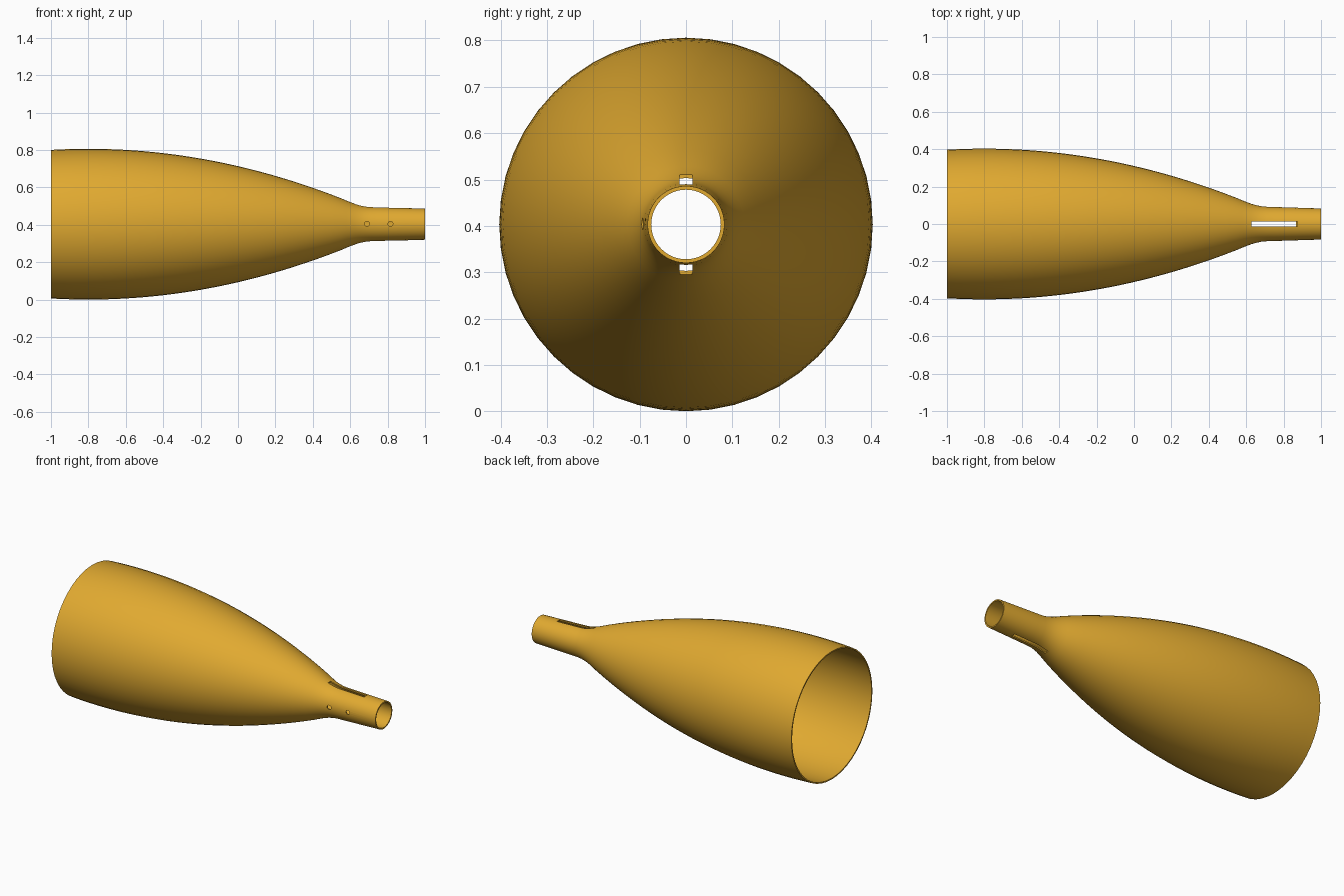
import bpy, bmesh, math
from mathutils import Vector, Matrix

cube = bpy.data.objects.get("Cube")
if cube:
    bpy.data.objects.remove(cube)

AXIS_Z = 0.403
WALL = 0.008
SIDES = 48

gold = bpy.data.materials.new("golden_yellow")
gold.use_nodes = True
gold.diffuse_color = (0.75, 0.40, 0.03, 1)
gold.node_tree.nodes["Principled BSDF"].inputs["Base Color"].default_value = gold.diffuse_color


def make_object(name, bm):
    bmesh.ops.recalc_face_normals(bm, faces=bm.faces)
    mesh = bpy.data.meshes.new(name)
    bm.to_mesh(mesh)
    bm.free()
    obj = bpy.data.objects.new(name, mesh)
    bpy.context.collection.objects.link(obj)
    return obj


# Bell profile: parabolic flare, then a fillet into a slightly tapered neck
outer = []
for i in range(26):
    x = -1 + 1.55 * i / 25
    outer.append((x, 0.403 - 0.145 * (x + 0.8) ** 2))
outer += [(0.58, 0.126), (0.605, 0.116), (0.63, 0.107), (0.655, 0.1),
          (0.68, 0.095), (0.71, 0.092), (0.76, 0.0905), (1, 0.083)]
inner = [(x, r - WALL) for x, r in reversed(outer)]

# Thin-walled body spun around its long axis
bm = bmesh.new()
ring = [bm.verts.new((x, 0, AXIS_Z + r)) for x, r in outer + inner]
edges = [bm.edges.new((a, b)) for a, b in zip(ring, ring[1:] + ring[:1])]
bmesh.ops.spin(bm, geom=ring + edges, cent=(0, 0, AXIS_Z), axis=(1, 0, 0),
               angle=math.tau, steps=SIDES, use_merge=False)
bmesh.ops.remove_doubles(bm, verts=bm.verts, dist=1e-5)
body = make_object("bell_shell", bm)
body.data.materials.append(gold)


def slot_cutter(name, x0, x1, side):
    bm = bmesh.new()
    place = Matrix.Translation(((x0 + x1) / 2, 0, AXIS_Z + side * 0.1))
    bmesh.ops.create_cube(bm, size=1, matrix=place @ Matrix.Diagonal((x1 - x0, 0.027, 0.1, 1)))
    return make_object(name, bm)


def hole_cutter(name, x):
    bm = bmesh.new()
    place = Matrix.Translation((x, -0.09, AXIS_Z + 0.002)) @ Matrix.Rotation(math.pi / 2, 4, "X")
    bmesh.ops.create_cone(bm, cap_ends=True, segments=20, radius1=0.013, radius2=0.013,
                          depth=0.06, matrix=place)
    return make_object(name, bm)


# Slots above and below the neck, two small holes on its front side
cutters = [slot_cutter("top_slot_cutter", 0.627, 0.875, 1),
           slot_cutter("bottom_slot_cutter", 0.627, 0.865, -1),
           hole_cutter("rear_hole_cutter", 0.69),
           hole_cutter("tip_hole_cutter", 0.815)]

bpy.ops.object.select_all(action="DESELECT")
bpy.context.view_layer.objects.active = body
body.select_set(True)
for cutter in cutters:
    cutter.hide_render = True
    cut = body.modifiers.new(cutter.name, "BOOLEAN")
    cut.operation = "DIFFERENCE"
    cut.solver = "EXACT"
    cut.object = cutter
    bpy.ops.object.modifier_apply(modifier=cut.name)
    bpy.data.objects.remove(cutter)

bpy.ops.object.shade_smooth_by_angle(angle=math.radians(30))
